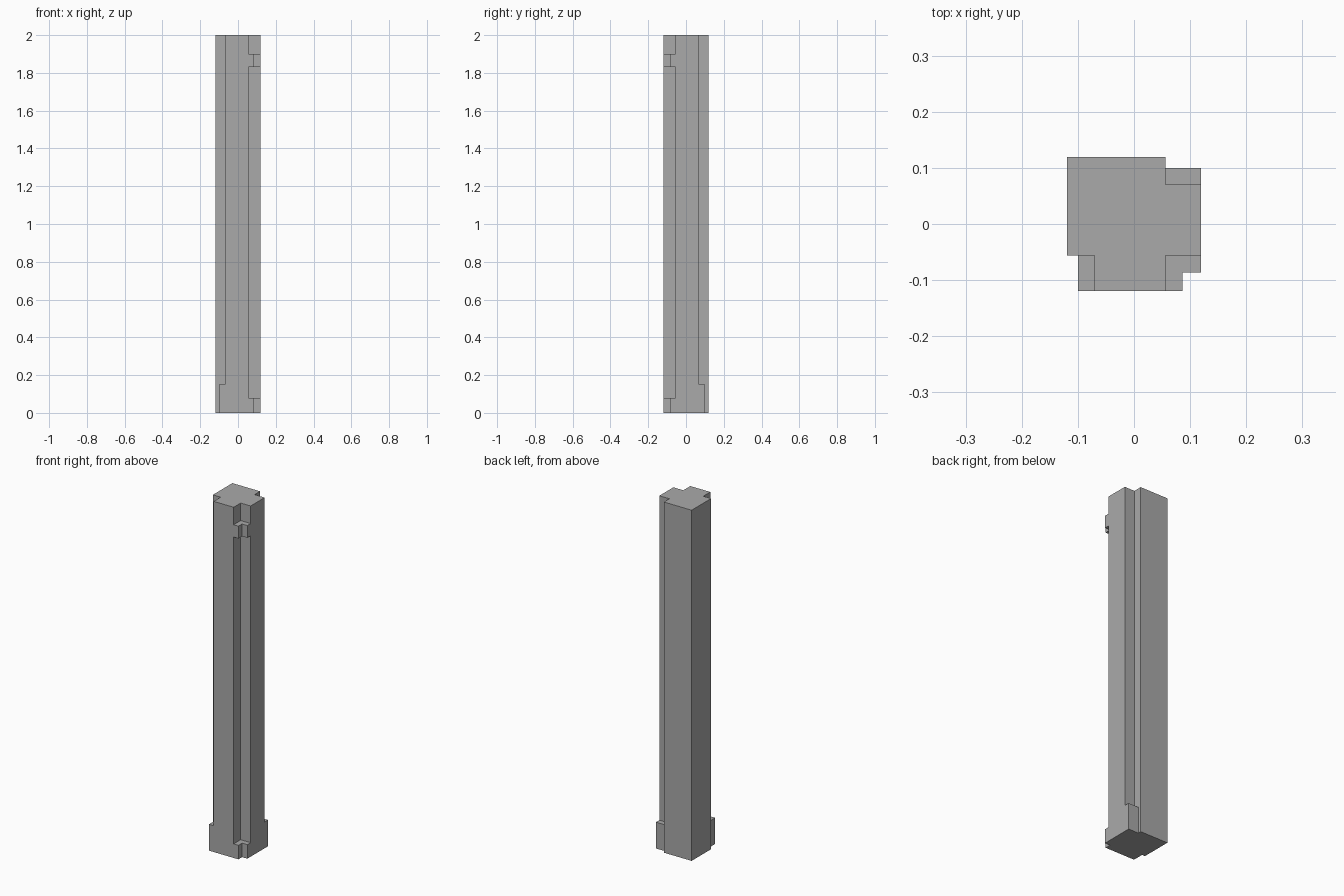
import bpy

default = bpy.data.objects.get("Cube")
if default:
    bpy.data.objects.remove(default, do_unlink=True)

HALF = 0.119      # half width of the square post
HEIGHT = 2.0
OUT = 0.2         # cutters reach past the post

grey = bpy.data.materials.new("plain grey")
grey.use_nodes = True
colour = (0.4, 0.4, 0.4, 1)
grey.diffuse_color = colour
grey.node_tree.nodes["Principled BSDF"].inputs["Base Color"].default_value = colour


def box(name, low, high):
    """Box between two opposite corners."""
    bpy.ops.mesh.primitive_cube_add(size=1)
    obj = bpy.context.object
    obj.name = name
    size = [h - l for l, h in zip(low, high)]
    for v in obj.data.vertices:
        v.co = [l + (c + 0.5) * s for l, c, s in zip(low, v.co, size)]
    obj.data.materials.append(grey)
    return obj


def cut_corner(post, x, y, bottom, top):
    """Notch the corner beyond (x, y) between two heights."""
    end_x = OUT if x > 0 else -OUT
    end_y = OUT if y > 0 else -OUT
    cutter = box("corner_cutter",
                 (min(x, end_x), min(y, end_y), bottom),
                 (max(x, end_x), max(y, end_y), top))
    cutter.hide_render = True
    mod = post.modifiers.new("corner notch", 'BOOLEAN')
    mod.operation = 'DIFFERENCE'
    mod.solver = 'EXACT'
    mod.object = cutter
    bpy.context.view_layer.objects.active = post
    bpy.ops.object.modifier_apply(modifier=mod.name)
    bpy.data.objects.remove(cutter, do_unlink=True)


post = box("corner_post", (-HALF, -HALF, 0), (HALF, HALF, HEIGHT))
BELOW, ABOVE, FOOT = -0.1, HEIGHT + 0.1, 0.15

# Front left corner: shallow groove all the way, deep between the collars
cut_corner(post, 0.086, -0.086, BELOW, ABOVE)
cut_corner(post, 0.056, -0.056, 0.08, 1.83)
cut_corner(post, 0.056, -0.056, 1.9, ABOVE)

# Back left corner: rebate with a foot block at the bottom
cut_corner(post, 0.056, 0.1, BELOW, ABOVE)
cut_corner(post, 0.056, 0.07, FOOT, ABOVE)

# Front right corner: matching rebate and foot block
cut_corner(post, -0.1, -0.056, BELOW, ABOVE)
cut_corner(post, -0.07, -0.056, FOOT, ABOVE)
